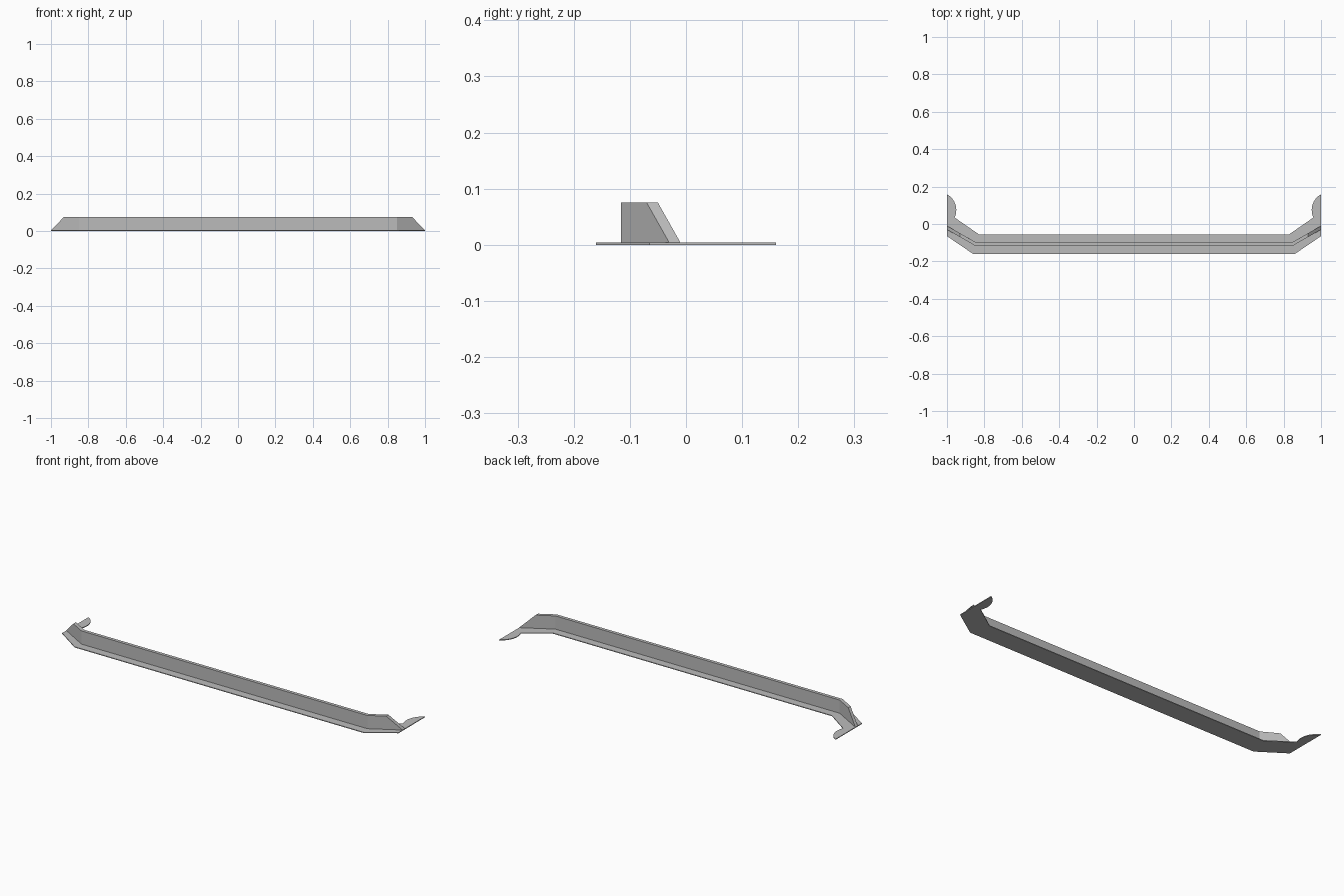
import bpy
import bmesh
import math

cube = bpy.data.objects.get("Cube")
if cube:
    bpy.data.objects.remove(cube, do_unlink=True)

PLATE = 0.004   # sheet thickness
TOP = 0.075     # lip height

grey = bpy.data.materials.new("plain grey")
grey.use_nodes = True
colour = (0.5, 0.5, 0.5, 1)
grey.diffuse_color = colour
grey.node_tree.nodes["Principled BSDF"].inputs["Base Color"].default_value = colour


def mirrored(half):
    """Close a right-half outline with its reflection in x."""
    return half + [(-x, y) for x, y in reversed(half)]


def extruded(name, outline, z0, z1, top_shift=None):
    """Prism over an outline; top_shift moves the upper points."""
    bm = bmesh.new()
    low = [bm.verts.new((x, y, z0)) for x, y in outline]
    high = [bm.verts.new((*(top_shift(x, y) if top_shift else (x, y)), z1))
            for x, y in outline]
    bm.faces.new(low)
    bm.faces.new(high)
    for i in range(len(low)):
        j = (i + 1) % len(low)
        bm.faces.new((low[i], low[j], high[j], high[i]))
    bmesh.ops.recalc_face_normals(bm, faces=bm.faces)
    mesh = bpy.data.meshes.new(name)
    bm.to_mesh(mesh)
    bm.free()
    mesh.materials.append(grey)
    obj = bpy.data.objects.new(name, mesh)
    bpy.context.collection.objects.link(obj)
    return obj


# Flat base strip with swept ends and rounded rear tabs
cx, cy, r = 1.045, 0.075, 0.095
tab = []
for i in range(11):
    a = math.radians(118 + i * 8.6)
    tab.append((min(1, cx + r * math.cos(a)), cy + r * math.sin(a)))
base = [(0.86, -0.16), (1, -0.065), (1, 0.16)] + tab + [(0.96, 0.035), (0.83, -0.055)]
extruded("base_plate", mirrored(base), 0, PLATE)


# Upright lip following the strip, with raked ends
def rake(x, y):
    if abs(x) < 0.99:
        return x, y
    return math.copysign(0.93, x), y - 0.04


lip = [(0.85, -0.116), (1, -0.03), (1, -0.01), (0.845, -0.098)]
extruded("upright_lip", mirrored(lip), PLATE, TOP, rake)
